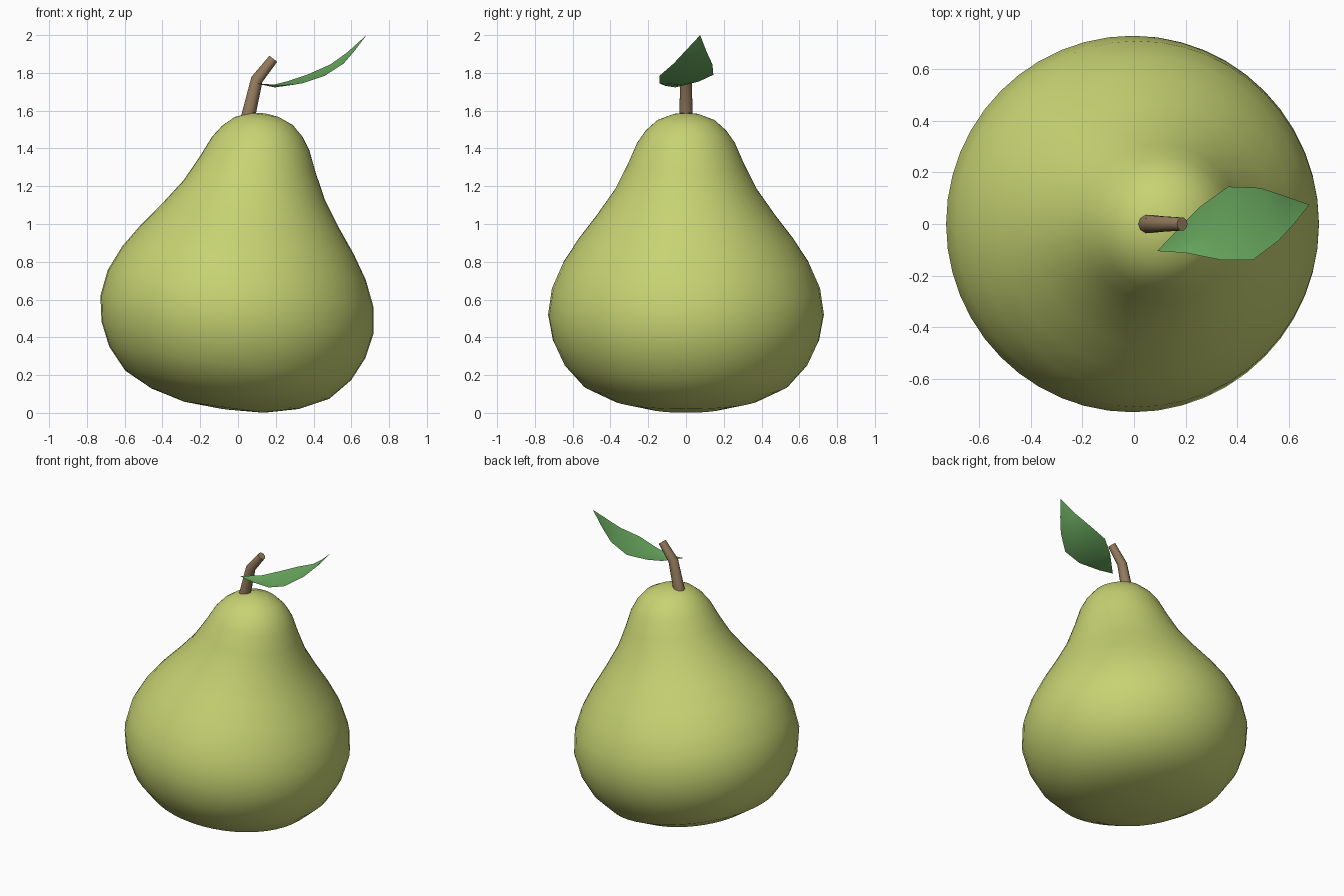
import bpy, math
from mathutils import Vector, Matrix

if "Cube" in bpy.data.objects:
    bpy.data.objects.remove(bpy.data.objects["Cube"])


def material(name, color):
    m = bpy.data.materials.new(name)
    m.diffuse_color = (*color, 1)
    m.use_nodes = True
    m.node_tree.nodes["Principled BSDF"].inputs["Base Color"].default_value = m.diffuse_color
    return m


def add_mesh(name, verts, faces, mat, angle):
    me = bpy.data.meshes.new(name)
    me.from_pydata(verts, [], faces)
    me.materials.append(mat)
    ob = bpy.data.objects.new(name, me)
    bpy.context.collection.objects.link(ob)
    bpy.ops.object.select_all(action='DESELECT')
    ob.select_set(True)
    bpy.context.view_layer.objects.active = ob
    bpy.ops.object.shade_smooth_by_angle(angle=math.radians(angle))
    return ob


def tube(rings, sides):
    """Skin (matrix, radius) rings and close both ends with caps."""
    verts = [m @ Vector((r * math.cos(2 * math.pi * i / sides), r * math.sin(2 * math.pi * i / sides), 0))
             for m, r in rings for i in range(sides)]
    faces = []
    for k in range(len(rings) - 1):
        for i in range(sides):
            j = (i + 1) % sides
            a, b = k * sides, (k + 1) * sides
            faces.append((a + i, a + j, b + j, b + i))
    faces.append(tuple(reversed(range(sides))))
    faces.append(tuple(range(len(verts) - sides, len(verts))))
    return verts, faces


green = material("pear_skin", (0.57, 0.65, 0.17))
brown = material("stem_bark", (0.30, 0.20, 0.11))
leaf_green = material("leaf_green", (0.15, 0.42, 0.12))

# Pear body: lathe profile (height along axis, radius), leaning to the right
profile = [(0, .02), (.01, .212), (.055, .393), (.13, .545), (.245, .647), (.37, .705),
           (.505, .73), (.645, .71), (.78, .651), (.905, .57), (1.03, .475), (1.17, .378),
           (1.31, .308), (1.42, .26), (1.485, .215), (1.54, .155), (1.572, .075), (1.58, .01)]
tilt = Matrix.Translation((-.075, 0, .02)) @ Matrix.Rotation(math.radians(7.9), 4, 'Y')
body = [(tilt @ Matrix.Translation((0, 0, h)), r) for h, r in profile]
add_mesh("pear_body", *tube(body, 48), green, 60)

# Stem: bent tapering tube, (x, z, lean angle, radius)
path = [(.047, 1.54, 13, .038), (.10, 1.765, 25, .032), (.187, 1.875, 38, .026)]
stem = [(Matrix.Translation((x, 0, z)) @ Matrix.Rotation(math.radians(a), 4, 'Y'), r)
        for x, z, a, r in path]
add_mesh("stem", *tube(stem, 10), brown, 50)

# Leaf: front edge and back edge points, with a slightly sunken midrib between
base, tip = Vector((.09, -.105, 1.745)), Vector((.68, .075, 2.0))
front = [(.20, -.112, 1.732), (.34, -.14, 1.745), (.46, -.14, 1.785), (.56, -.065, 1.85), (.62, .0, 1.92)]
back = [(.19, .0, 1.738), (.26, .07, 1.755), (.365, .145, 1.79), (.49, .14, 1.845), (.58, .11, 1.91)]
verts = [base]
for f, b in zip(front, back):
    f, b = Vector(f), Vector(b)
    verts += [f, (f + b) / 2 - Vector((0, 0, .012)), b]
verts.append(tip)
last = len(verts) - 1
faces = [(0, 1, 2), (0, 2, 3), (last, last - 2, last - 3), (last, last - 1, last - 2)]
for k in range(len(front) - 1):
    a = 1 + 3 * k
    faces += [(a, a + 3, a + 4, a + 1), (a + 1, a + 4, a + 5, a + 2)]
add_mesh("leaf", verts, faces, leaf_green, 60)
